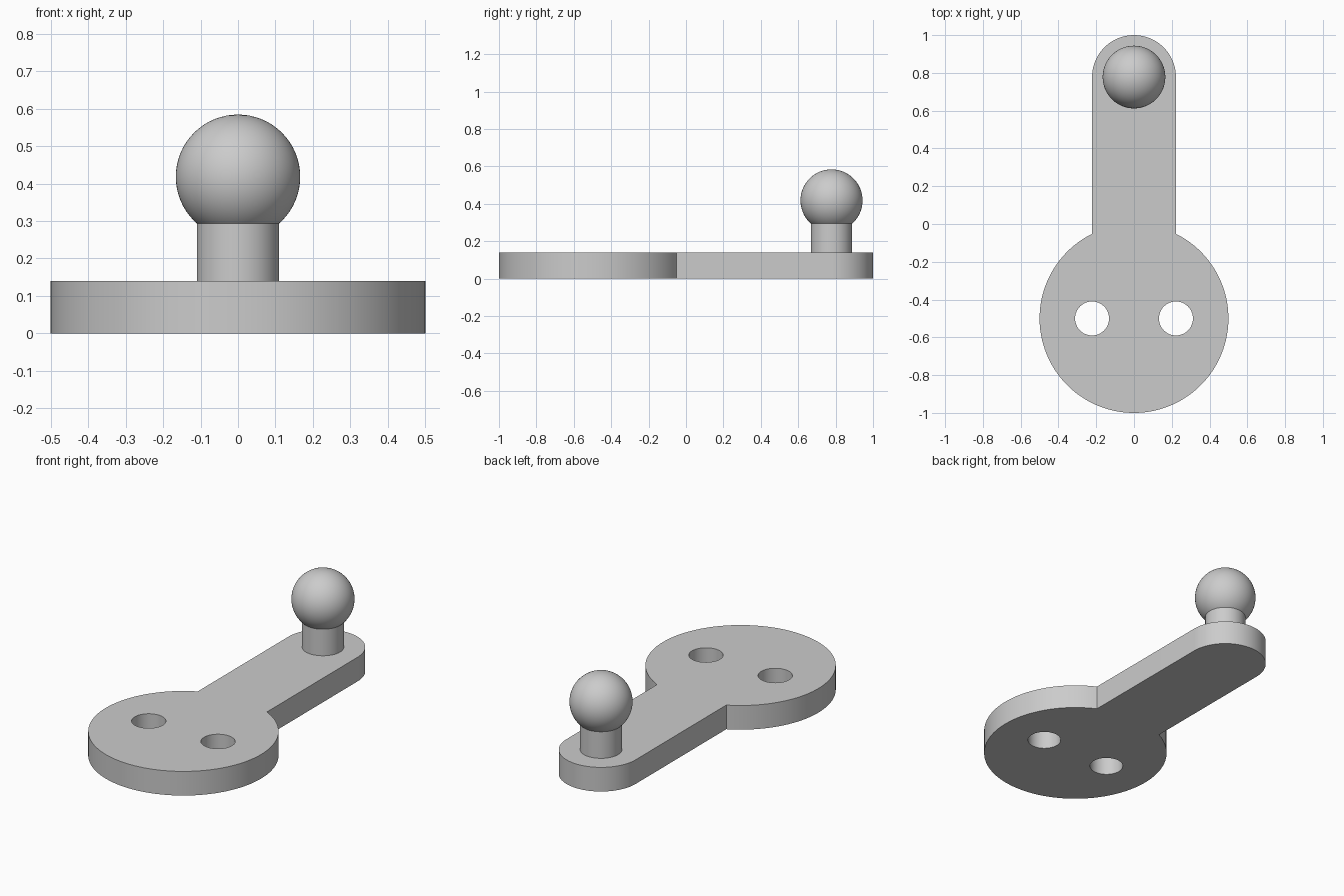
import bpy, bmesh
from math import sin, cos, pi, asin, radians

if "Cube" in bpy.data.objects:
    bpy.data.objects.remove(bpy.data.objects["Cube"], do_unlink=True)

THICK = 0.14
DISC_R, DISC_Y = 0.5, -0.5
ARM_R, ARM_Y = 0.222, 0.778
HOLE_R, HOLE_X = 0.09, 0.222
STEM_R, BALL_R, BALL_Z = 0.11, 0.166, 0.418

grey = bpy.data.materials.new("light grey")
grey.use_nodes = True
grey.diffuse_color = (0.6, 0.6, 0.6, 1)
grey.node_tree.nodes["Principled BSDF"].inputs["Base Color"].default_value = (0.6, 0.6, 0.6, 1)


def finish(obj, name):
    obj.name = name
    obj.data.materials.clear()
    obj.data.materials.append(grey)
    bpy.ops.object.select_all(action='DESELECT')
    obj.select_set(True)
    bpy.context.view_layer.objects.active = obj
    bpy.ops.object.shade_smooth_by_angle(angle=radians(30))


def arc(cy, r, start, end, steps):
    angles = [start + (end - start) * i / steps for i in range(steps + 1)]
    return [(r * cos(a), cy + r * sin(a), 0) for a in angles]


# Plate: round base running into a straight arm with a rounded tip
neck = asin(ARM_R / DISC_R)
outline = arc(DISC_Y, DISC_R, pi / 2 + neck, 2.5 * pi - neck, 96)
outline += arc(ARM_Y, ARM_R, 0, pi, 48)
bm = bmesh.new()
face = bm.faces.new([bm.verts.new(p) for p in outline])
top = bmesh.ops.extrude_face_region(bm, geom=[face])["geom"]
bmesh.ops.translate(bm, vec=(0, 0, THICK),
                    verts=[v for v in top if isinstance(v, bmesh.types.BMVert)])
bmesh.ops.recalc_face_normals(bm, faces=bm.faces)
mesh = bpy.data.meshes.new("plate")
bm.to_mesh(mesh)
bm.free()
plate = bpy.data.objects.new("plate", mesh)
bpy.context.collection.objects.link(plate)

# Two screw holes through the round base
for side in (-1, 1):
    bpy.ops.mesh.primitive_cylinder_add(vertices=48, radius=HOLE_R, depth=THICK * 3,
                                        location=(side * HOLE_X, DISC_Y, THICK / 2))
    cutter = bpy.context.object
    cut = plate.modifiers.new("hole", 'BOOLEAN')
    cut.operation, cut.solver, cut.object = 'DIFFERENCE', 'EXACT', cutter
    bpy.context.view_layer.objects.active = plate
    bpy.ops.object.modifier_apply(modifier=cut.name)
    bpy.data.objects.remove(cutter, do_unlink=True)
finish(plate, "plate")

# Stem, reaching slightly into the plate and the ball
low, high = THICK - 0.02, BALL_Z - 0.1
bpy.ops.mesh.primitive_cylinder_add(vertices=64, radius=STEM_R, depth=high - low,
                                    location=(0, ARM_Y, (low + high) / 2))
finish(bpy.context.object, "stem")

# Ball
bpy.ops.mesh.primitive_uv_sphere_add(segments=64, ring_count=32, radius=BALL_R,
                                     location=(0, ARM_Y, BALL_Z))
finish(bpy.context.object, "ball")
